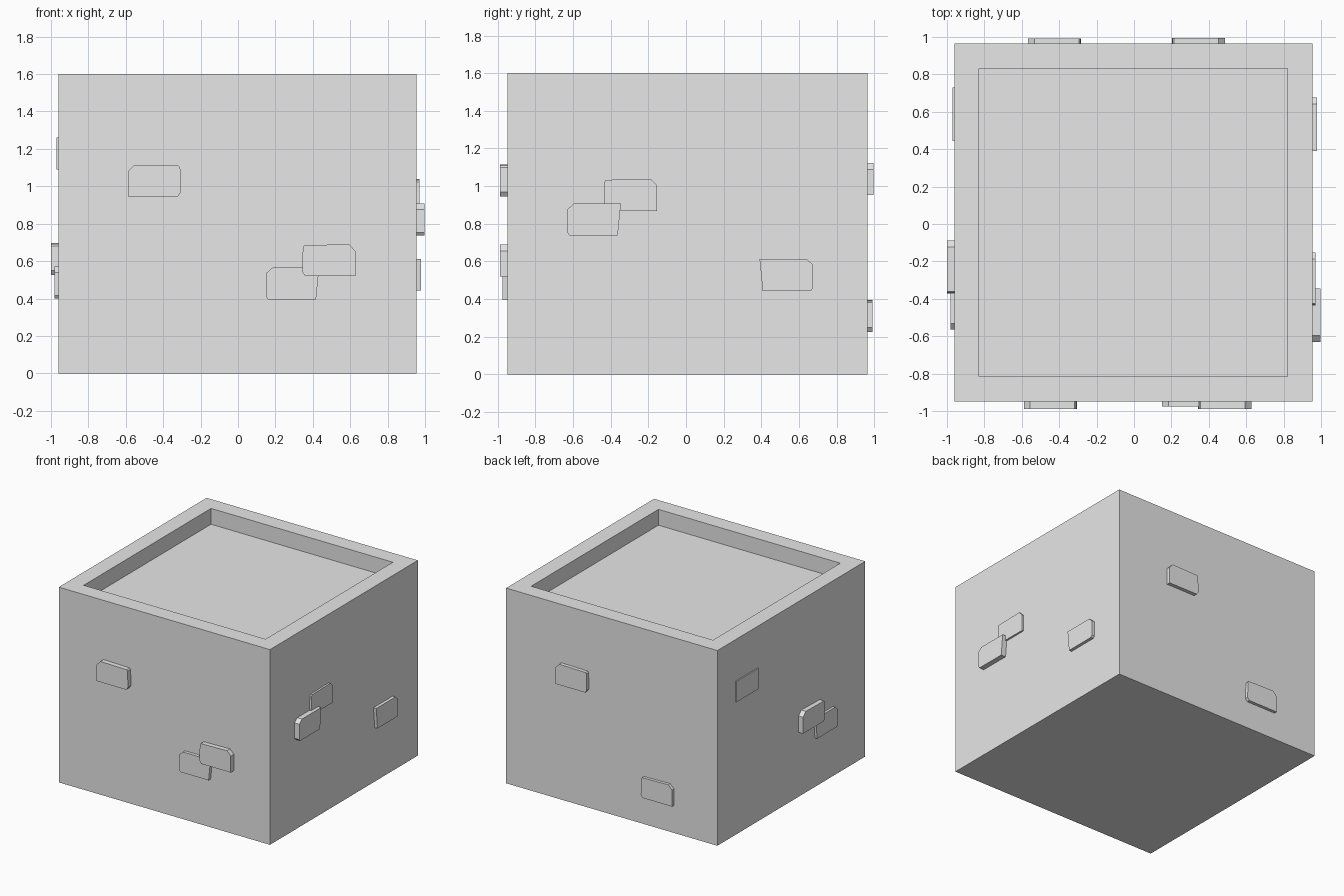
import bpy, bmesh
from math import radians
from mathutils import Matrix, Vector

cube = bpy.data.objects.get("Cube")
if cube:
    bpy.data.objects.remove(cube, do_unlink=True)

stone = bpy.data.materials.new("grey stone")
stone.use_nodes = True
stone.diffuse_color = (0.8, 0.8, 0.8, 1)
stone.node_tree.nodes["Principled BSDF"].inputs["Base Color"].default_value = (0.8, 0.8, 0.8, 1)


def make_object(name, bm):
    bmesh.ops.recalc_face_normals(bm, faces=bm.faces)
    mesh = bpy.data.meshes.new(name)
    bm.to_mesh(mesh)
    bm.free()
    mesh.materials.append(stone)
    obj = bpy.data.objects.new(name, mesh)
    bpy.context.collection.objects.link(obj)
    return obj


# Block body with a shallow square recess in the top
SIZE, HEIGHT, RIM, DEPTH = 1.915, 1.6, 0.188, 0.13
CENTRE = Vector((-0.003, 0.008, 0))
bm = bmesh.new()
bmesh.ops.create_cube(bm, size=1)
bmesh.ops.scale(bm, vec=(SIZE, SIZE, HEIGHT), verts=bm.verts)
bmesh.ops.translate(bm, vec=CENTRE + Vector((0, 0, HEIGHT / 2)), verts=bm.verts)
top = max(bm.faces, key=lambda f: f.calc_center_median().z)
bmesh.ops.inset_region(bm, faces=[top], thickness=RIM)
floor = bmesh.ops.extrude_discrete_faces(bm, faces=[top])["faces"][0]
bmesh.ops.translate(bm, vec=(0, 0, -DEPTH), verts=floor.verts)
make_object("block_body", bm)

# Chipped brick outlines, seen from outside the wall
CHIPPED = [(-.142, -.085), (-.142, .05), (-.108, .085), (.13, .08),
           (.138, .07), (.142, -.062), (.125, -.085)]
SLANTED = [(-.142, -.07), (-.142, .055), (-.108, .085), (.142, .085),
           (.125, -.085), (-.13, -.085)]
PLAIN = [(-.142, -.085), (-.142, .085), (.142, .085), (.142, -.085)]


def brick(name, outline, flip, turn, along, z, out):
    """Raise a brick on the wall turned from the front, at the point along x or y."""
    turned = Matrix.Rotation(radians(turn), 4, "Z")
    right = turned @ Vector((1, 0, 0))
    outward = turned @ Vector((0, -1, 0))
    wall = SIZE / 2 + CENTRE.dot(outward)
    middle = right * along * (right.x + right.y) + Vector((0, 0, z))
    bm = bmesh.new()
    verts = [bm.verts.new(middle + right * u * flip + Vector((0, 0, v)) + outward * (wall - 0.03))
             for u, v in outline]
    face = bm.faces.new(verts)
    raised = bmesh.ops.extrude_face_region(bm, geom=[face])["geom"]
    bmesh.ops.translate(bm, vec=outward * (out + 0.03),
                        verts=[g for g in raised if isinstance(g, bmesh.types.BMVert)])
    make_object(name, bm)


# Wall bricks: outline, mirroring, wall turn, position, height, projection
brick("front_upper_brick", CHIPPED, 1, 0, -.447, 1.03, .04)
brick("front_lower_brick", SLANTED, 1, 0, .292, .48, .027)
brick("front_overlap_brick", CHIPPED, -1, 0, .485, .605, .04)
brick("left_upper_brick", CHIPPED, -1, 90, -.295, .953, .015)
brick("left_overlap_brick", SLANTED, 1, 90, -.488, .822, .043)
brick("left_lower_brick", SLANTED, -1, 90, .533, .527, .025)
brick("back_upper_brick", CHIPPED, 1, 180, .345, 1.037, .03)
brick("back_lower_brick", CHIPPED, -1, 180, -.425, .31, .025)
brick("right_upper_brick", PLAIN, 1, 270, .587, 1.175, .01)
brick("right_overlap_brick", CHIPPED, 1, 270, -.23, .612, .04)
brick("right_lower_brick", SLANTED, -1, 270, -.423, .485, .02)
